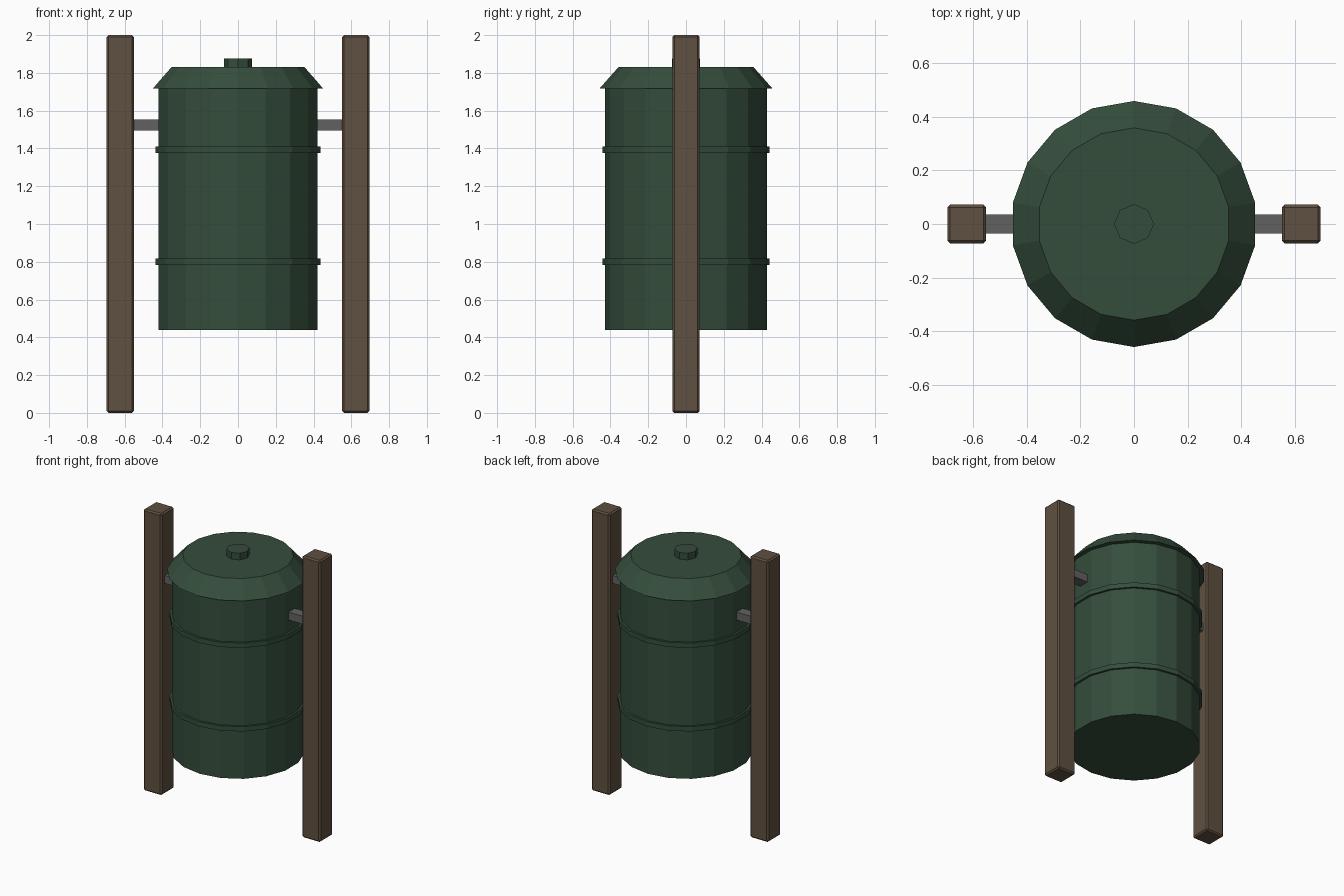
import bpy, bmesh
from mathutils import Matrix, Vector

if "Cube" in bpy.data.objects:
    bpy.data.objects.remove(bpy.data.objects["Cube"])


def material(name, rgb):
    m = bpy.data.materials.new(name)
    m.diffuse_color = (*rgb, 1)
    m.use_nodes = True
    m.node_tree.nodes["Principled BSDF"].inputs["Base Color"].default_value = m.diffuse_color
    return m


GREEN = material("green_paint", (0.035, 0.075, 0.045))
BROWN = material("brown_wood", (0.115, 0.08, 0.052))
METAL = material("dark_metal", (0.12, 0.12, 0.12))


def finish(bm, name, mat):
    mesh = bpy.data.meshes.new(name)
    bm.to_mesh(mesh)
    bm.free()
    mesh.materials.append(mat)
    obj = bpy.data.objects.new(name, mesh)
    bpy.context.collection.objects.link(obj)
    return obj


def drum(name, r_low, r_top, z0, z1, sides=18):
    bm = bmesh.new()
    bmesh.ops.create_cone(bm, cap_ends=True, segments=sides, radius1=r_low, radius2=r_top,
                          depth=z1 - z0, matrix=Matrix.Translation((0, 0, (z0 + z1) / 2)))
    return finish(bm, name, GREEN)


def box(name, lo, hi, mat):
    lo, hi = Vector(lo), Vector(hi)
    bm = bmesh.new()
    bmesh.ops.create_cube(bm, size=1, matrix=Matrix.Translation((lo + hi) / 2)
                          @ Matrix.Diagonal((*(hi - lo), 1)))
    return finish(bm, name, mat)


# Bin body with two raised hoops
drum("bin_body", 0.428, 0.428, 0.44, 1.72)
for label, z in (("lower", 0.80), ("upper", 1.394)):
    drum(label + "_hoop", 0.443, 0.443, z - 0.017, z + 0.017)

# Sloped lid and knob
drum("lid", 0.458, 0.358, 1.717, 1.83)
drum("lid_knob", 0.074, 0.074, 1.82, 1.877, 8)

# Wooden posts and the metal brackets holding the bin
for side, s in (("left", -1), ("right", 1)):
    x = s * 0.623
    post = box(side + "_post", (x - 0.072, -0.072, 0), (x + 0.072, 0.072, 2), BROWN)
    bevel = post.modifiers.new("Bevel", "BEVEL")
    bevel.width = 0.01
    bevel.segments = 1
    xa, xb = sorted((s * 0.40, s * 0.57))
    box(side + "_bracket", (xa, -0.036, 1.496), (xb, 0.036, 1.552), METAL)
